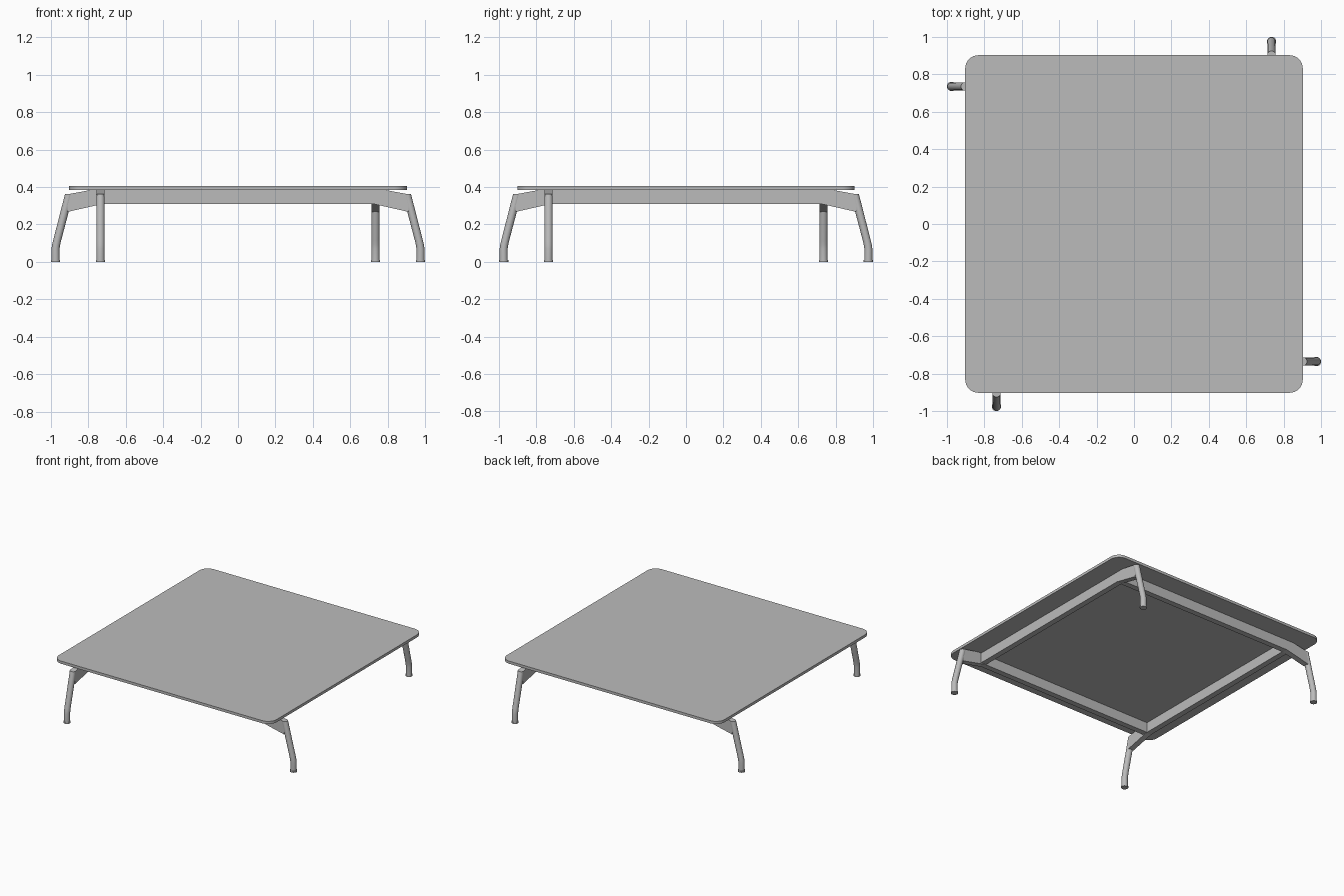
import bpy, bmesh, math
from mathutils import Matrix, Vector

cube = bpy.data.objects.get("Cube")
if cube:
    bpy.data.objects.remove(cube)

grey = bpy.data.materials.new("plain grey")
grey.use_nodes = True
colour = (0.5, 0.5, 0.5, 1)
grey.diffuse_color = colour
grey.node_tree.nodes["Principled BSDF"].inputs["Base Color"].default_value = colour

RAIL = 0.735      # distance of each rail from the centre
WIDTH = 0.042     # rail thickness


def finish(bm, name, turn=0, smooth=False):
    bm.transform(Matrix.Rotation(turn, 4, 'Z'))
    bmesh.ops.recalc_face_normals(bm, faces=bm.faces)
    mesh = bpy.data.meshes.new(name)
    bm.to_mesh(mesh)
    bm.free()
    mesh.materials.append(grey)
    obj = bpy.data.objects.new(name, mesh)
    bpy.context.collection.objects.link(obj)
    if smooth:
        bpy.ops.object.select_all(action='DESELECT')
        obj.select_set(True)
        bpy.context.view_layer.objects.active = obj
        bpy.ops.object.shade_smooth_by_angle(angle=math.radians(35))
    return obj


def extrude(points, direction):
    bm = bmesh.new()
    face = bm.faces.new([bm.verts.new(p) for p in points])
    result = bmesh.ops.extrude_face_region(bm, geom=[face])
    verts = [v for v in result["geom"] if isinstance(v, bmesh.types.BMVert)]
    bmesh.ops.translate(bm, verts=verts, vec=direction)
    return bm


def tube(rings, sides=20):
    # Each ring is (centre x, height, radius)
    bm = bmesh.new()
    loops = []
    for x, z, r in rings:
        loops.append([bm.verts.new((x + r * math.cos(a), -RAIL + r * math.sin(a), z))
                      for a in (math.tau * i / sides for i in range(sides))])
    for low, high in zip(loops, loops[1:]):
        for i in range(sides):
            j = (i + 1) % sides
            bm.faces.new((low[i], low[j], high[j], high[i]))
    bm.faces.new(loops[0])
    bm.faces.new(loops[-1])
    return bm


# Table top with rounded corners
half, radius = 0.902, 0.07
outline = []
for corner in range(4):
    mid = math.radians(45 + 90 * corner)
    centre = Vector((math.cos(mid), math.sin(mid), 0)) * (half - radius) * math.sqrt(2)
    for step in range(9):
        a = math.radians(90 * corner + 90 * step / 8)
        outline.append(centre + Vector((radius * math.cos(a), radius * math.sin(a), 0.385)))
finish(extrude(outline, (0, 0, 0.02)), "table_top", smooth=True)

# Four rails, each running past one corner into a sloping arm and a bent leg
for name, turn in (("front", 0), ("left", 90), ("back", 180), ("right", 270)):
    turn = math.radians(turn)
    inner = RAIL - WIDTH / 2
    side = -RAIL - WIDTH / 2
    profile = [(-inner, 0.31), (0.72, 0.31), (0.91, 0.267),
               (0.915, 0.36), (0.78, 0.385), (-inner, 0.385)]
    finish(extrude([(x, side, z) for x, z in profile], (0, WIDTH, 0)),
           name + "_rail_and_arm", turn)
    finish(tube([(0.975, 0.01, 0.0215), (0.975, 0.07, 0.0215), (0.972, 0.09, 0.0215),
                 (0.967, 0.112, 0.0215), (0.902, 0.362, 0.0225)]),
           name + "_leg", turn, True)
    finish(tube([(0.975, 0, 0.025), (0.975, 0.01, 0.025)]), name + "_foot", turn, True)
